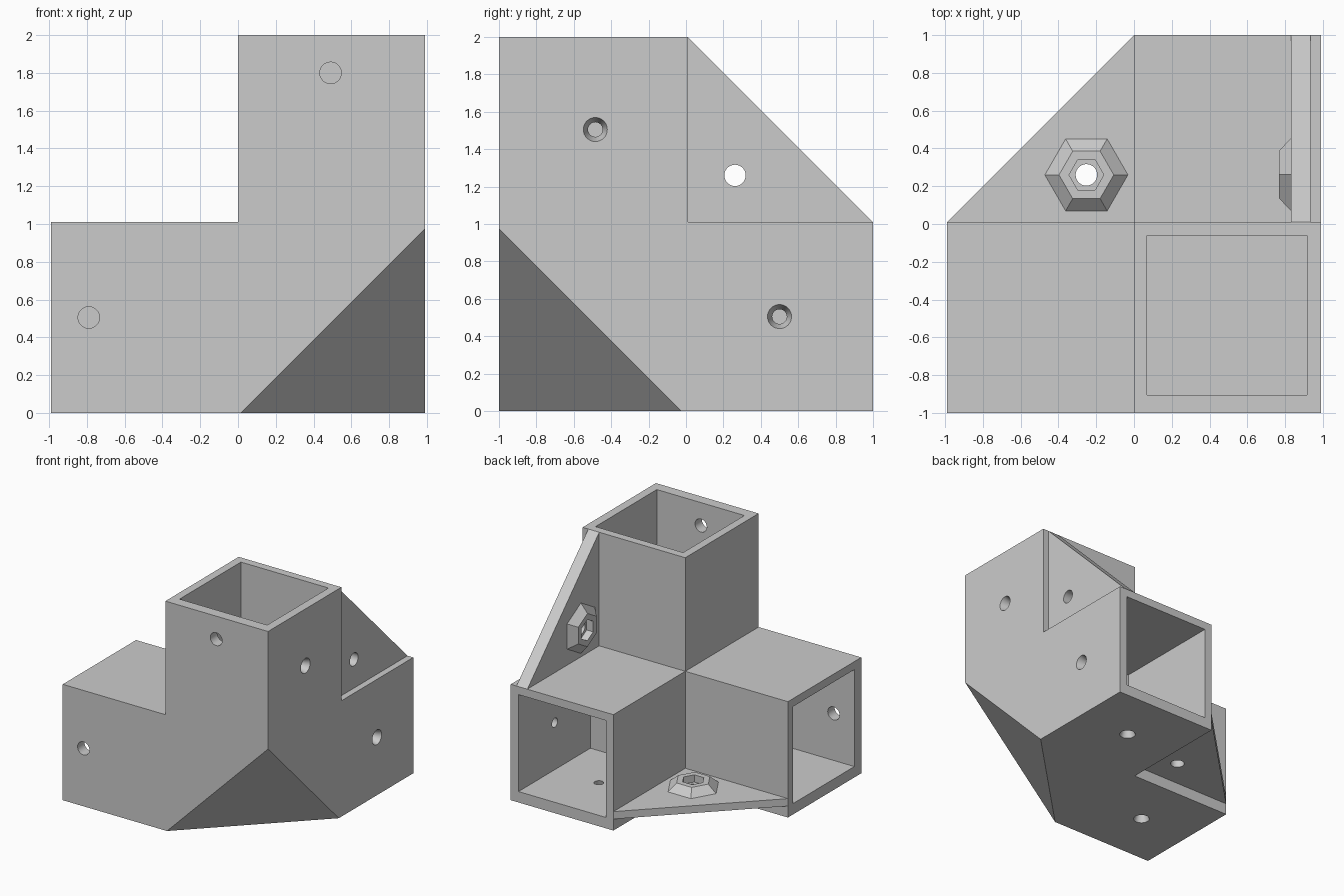
import bpy, bmesh, math
from mathutils import Matrix, Vector

default = bpy.data.objects.get("Cube")
if default:
    bpy.data.objects.remove(default)

grey = bpy.data.materials.new("plain grey")
grey.use_nodes = True
grey.diffuse_color = (0.6, 0.6, 0.6, 1)
grey.node_tree.nodes["Principled BSDF"].inputs["Base Color"].default_value = (0.6, 0.6, 0.6, 1)

# Outer limits, and the planes where the three arms meet the corner block
LOW = Vector((-0.99, -1, 0))
HIGH = Vector((0.99, 1, 2))
SEAM = Vector((0, 0.01, 1.01))
BORE_LOW = Vector((0.07, -0.905, 0.095))
BORE_SIZE = 0.845
HOLE = 0.057


def finish(name, bm):
    bmesh.ops.recalc_face_normals(bm, faces=bm.faces)
    mesh = bpy.data.meshes.new(name)
    bm.to_mesh(mesh)
    bm.free()
    mesh.materials.append(grey)
    obj = bpy.data.objects.new(name, mesh)
    bpy.context.collection.objects.link(obj)
    return obj


def box(name, low, high):
    bm = bmesh.new()
    bmesh.ops.create_cube(bm, size=1)
    low, high = Vector(low), Vector(high)
    for v in bm.verts:
        v.co = [(a + b) / 2 + c * (b - a) for a, b, c in zip(low, high, v.co)]
    return finish(name, bm)


def cone(name, start, end, r1, r2, sides=32, turn=0.0):
    """Straight or tapered prism from start to end."""
    start, end = Vector(start), Vector(end)
    axis = end - start
    bm = bmesh.new()
    place = (Matrix.Translation((start + end) / 2)
             @ axis.to_track_quat("Z", "Y").to_matrix().to_4x4()
             @ Matrix.Rotation(turn, 4, "Z"))
    bmesh.ops.create_cone(bm, cap_ends=True, segments=sides, radius1=r1,
                          radius2=r2, depth=axis.length, matrix=place)
    return finish(name, bm)


def cut(obj, cutter):
    """Subtract the cutter, bake the result and remove the cutter."""
    mod = obj.modifiers.new("cut", "BOOLEAN")
    mod.operation = "DIFFERENCE"
    mod.solver = "EXACT"
    mod.object = cutter
    cutter.hide_render = True
    graph = bpy.context.evaluated_depsgraph_get()
    mesh = bpy.data.meshes.new_from_object(obj.evaluated_get(graph))
    obj.modifiers.clear()
    obj.data = mesh
    bpy.data.objects.remove(cutter)


# Body: corner block with three faces extruded into arms
body = box("corner_body", (SEAM.x, LOW.y, LOW.z), (HIGH.x, SEAM.y, SEAM.z))
bm = bmesh.new()
bm.from_mesh(body.data)
for move in (Vector((LOW.x - SEAM.x, 0, 0)), Vector((0, HIGH.y - SEAM.y, 0)),
             Vector((0, 0, HIGH.z - SEAM.z))):
    bm.normal_update()
    direction = move.normalized()
    face = max((f for f in bm.faces if f.normal.dot(direction) > 0.9),
               key=lambda f: f.calc_center_median().dot(direction))
    new = bmesh.ops.extrude_face_region(bm, geom=[face])["geom"]
    bmesh.ops.translate(bm, vec=move, verts=[g for g in new if isinstance(g, bmesh.types.BMVert)])
    if face.is_valid:
        bm.faces.remove(face)

# Slanted cut across the outer corner
res = bmesh.ops.bisect_plane(bm, geom=bm.verts[:] + bm.edges[:] + bm.faces[:],
                             plane_co=(HIGH.x, LOW.y, 0.975), plane_no=(1, -1, -1),
                             clear_outer=True)
rim = [g for g in res["geom_cut"] if isinstance(g, bmesh.types.BMEdge)]
bmesh.ops.holes_fill(bm, edges=rim, sides=0)
bmesh.ops.recalc_face_normals(bm, faces=bm.faces)
bm.to_mesh(body.data)
bm.free()

# Square sockets in the three arms
for axis, outer in enumerate((LOW.x, HIGH.y, HIGH.z)):
    low = BORE_LOW.copy()
    high = low + Vector((BORE_SIZE,) * 3)
    low[axis], high[axis] = sorted((SEAM[axis], outer + math.copysign(0.05, outer)))
    cut(body, box("socket_cutter", low, high))

# Plain holes in the front walls
for x, z in ((0.49, 1.8), (-0.79, 0.505)):
    cut(body, cone("hole_cutter", (x, -1.02, z), (x, -0.85, z), HOLE, HOLE))

# Countersunk holes in the side and bottom walls
for y, z in ((-0.485, 1.505), (0.5, 0.505)):
    cut(body, cone("hole_cutter", (1.01, y, z), (0.9, y, z), 0.071, 0.034))
for x, y in ((0.49, 0.5), (-0.5, -0.5)):
    cut(body, cone("hole_cutter", (x, y, -0.02), (x, y, 0.11), 0.071, 0.034))


# Triangular gussets, each with a hexagonal boss around its hole
def gusset(name, place, thick, turn):
    reach, boss_top = 0.99, thick + 0.063
    hx, hy = -0.252, 0.25
    bm = bmesh.new()
    tri = bm.faces.new([bm.verts.new(p) for p in ((0, 0, 0), (0, reach, 0), (-reach, 0, 0))])
    new = bmesh.ops.extrude_face_region(bm, geom=[tri])["geom"]
    bmesh.ops.translate(bm, vec=(0, 0, thick),
                        verts=[g for g in new if isinstance(g, bmesh.types.BMVert)])
    plate = finish(name + "_plate", bm)
    boss = cone(name + "_hex_boss", (hx, hy, thick), (hx, hy, boss_top), 0.22, 0.145, 6, turn)
    cut(plate, cone("hole_cutter", (hx, hy, -0.1), (hx, hy, thick + 0.1), HOLE, HOLE))
    cut(boss, cone("pocket_cutter", (hx, hy, thick - 0.05), (hx, hy, boss_top + 0.05),
                   0.092, 0.092, 6, turn))
    for obj in (plate, boss):
        obj.data.transform(place)


# Which way a hexagon corner points is set by the turn
gusset("bottom_gusset", Matrix.Translation((0, SEAM.y, 0.1)), 0.065, math.pi / 2)
side = Matrix(((0, 0, -1), (-1, 0, 0), (0, 1, 0))).to_4x4()
gusset("side_gusset", Matrix.Translation((0.935, SEAM.y, SEAM.z)) @ side, 0.105, 0)

# Smooth hole walls, sharp everywhere else
bpy.ops.object.select_all(action="DESELECT")
for obj in bpy.context.collection.objects:
    if obj.type == "MESH" and obj.data.materials and obj.data.materials[0] == grey:
        obj.select_set(True)
        bpy.context.view_layer.objects.active = obj
bpy.ops.object.shade_smooth_by_angle(angle=math.radians(25))
